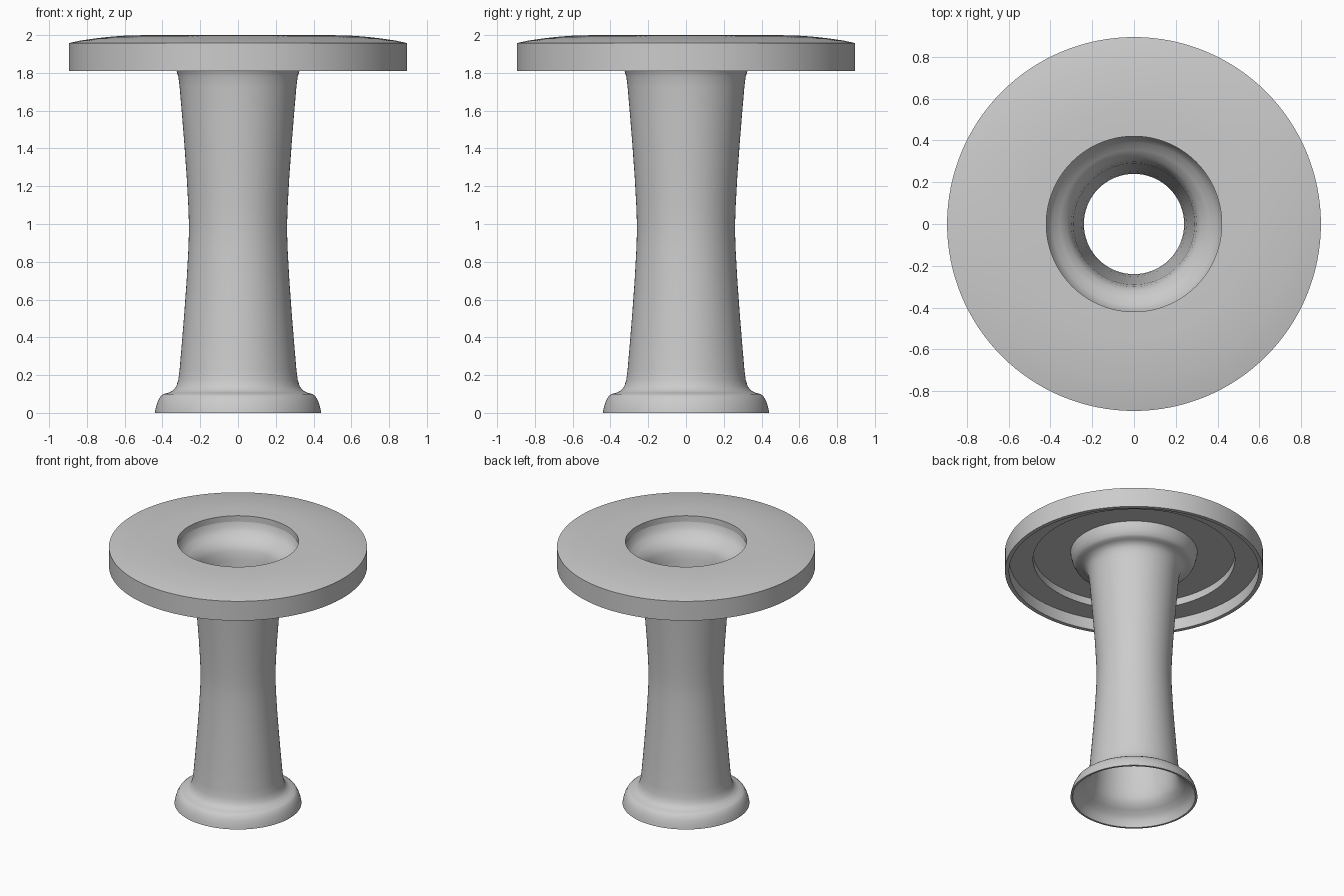
import bpy, bmesh, math

cube = bpy.data.objects.get("Cube")
if cube:
    bpy.data.objects.remove(cube, do_unlink=True)

GREY = (0.6, 0.6, 0.6, 1.0)
grey = bpy.data.materials.new("plain_grey")
grey.use_nodes = True
grey.diffuse_color = GREY
grey.node_tree.nodes["Principled BSDF"].inputs["Base Color"].default_value = GREY


def lathe(name, profile, sides=128):
    """Spin a closed (radius, height) outline around z."""
    bm = bmesh.new()
    rings = []
    for i in range(sides):
        a = math.tau * i / sides
        rings.append([bm.verts.new((r * math.cos(a), r * math.sin(a), z)) for r, z in profile])
    n = len(profile)
    for i in range(sides):
        a, b = rings[i], rings[(i + 1) % sides]
        for j in range(n):
            k = (j + 1) % n
            bm.faces.new((a[j], b[j], b[k], a[k]))
    bmesh.ops.recalc_face_normals(bm, faces=bm.faces)
    mesh = bpy.data.meshes.new(name)
    bm.to_mesh(mesh)
    bm.free()
    mesh.materials.append(grey)
    obj = bpy.data.objects.new(name, mesh)
    bpy.context.collection.objects.link(obj)
    bpy.ops.object.select_all(action='DESELECT')
    obj.select_set(True)
    bpy.context.view_layer.objects.active = obj
    bpy.ops.object.shade_smooth_by_angle(angle=math.radians(35))
    return obj


def mirrored(half, height):
    """Continue a lower half outline with its upside-down copy."""
    return half + [(r, height - z) for r, z in reversed(half)]


# Hollow waisted pedestal, flared the same way at both ends
HEIGHT = 1.955
outer = [(0.44, 0), (0.436, 0.025), (0.425, 0.06), (0.41, 0.088), (0.395, 0.1),
         (0.37, 0.106), (0.345, 0.118), (0.327, 0.14), (0.316, 0.175), (0.309, 0.23),
         (0.298, 0.36), (0.285, 0.52), (0.272, 0.7), (0.263, 0.86), (0.26, 0.95)]
inner = [(0.425, 0), (0.415, 0.04), (0.39, 0.075), (0.355, 0.1), (0.32, 0.13),
         (0.3, 0.17), (0.29, 0.23), (0.279, 0.36), (0.266, 0.52), (0.253, 0.7),
         (0.244, 0.86), (0.24, 0.95)]
lathe("pedestal", mirrored(outer, HEIGHT) + mirrored(inner, HEIGHT)[::-1])

# Round top: gently domed above, stepped recess and thin rim below
top = [(0.42, 2.0), (0.55, 1.999), (0.62, 1.996), (0.69, 1.99), (0.76, 1.982),
       (0.83, 1.972), (0.895, 1.958), (0.895, 1.81), (0.866, 1.81), (0.866, 1.9),
       (0.7, 1.9), (0.7, 1.955), (0.42, 1.955)]
lathe("table_top", top)
